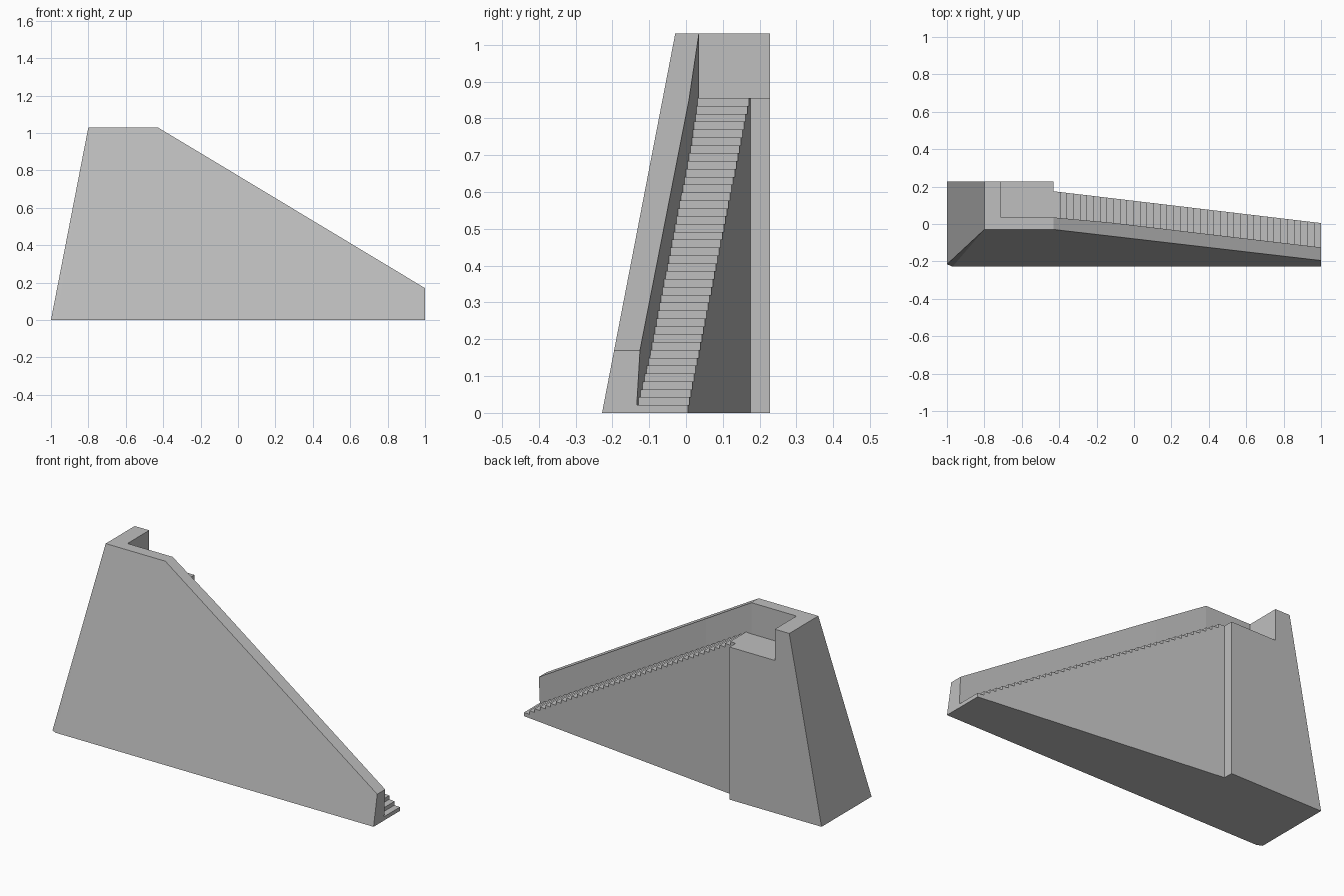
import bpy
import bmesh

cube = bpy.data.objects.get("Cube")
if cube:
    bpy.data.objects.remove(cube)

stone = bpy.data.materials.new("grey stone")
stone.use_nodes = True
colour = (0.52, 0.52, 0.52, 1)
stone.diffuse_color = colour
stone.node_tree.nodes["Principled BSDF"].inputs["Base Color"].default_value = colour

TOP, DECK, LOW = 1.03, 0.855, 0.17      # parapet, landing and wall end heights
HALF = 0.228                            # half of the depth
LANDING_X, INNER_Y = -0.43, 0.035       # landing edge, inner wall face
STEPS = 40


def loft(name, sections):
    """Bridge matching closed sections, cap both ends and merge shared points."""
    bm = bmesh.new()
    rings = [[bm.verts.new(p) for p in s] for s in sections]
    for a, b in zip(rings, rings[1:]):
        for i in range(len(a)):
            j = (i + 1) % len(a)
            bm.faces.new((a[i], a[j], b[j], b[i]))
    bm.faces.new(rings[0][::-1])
    bm.faces.new(rings[-1])
    bmesh.ops.remove_doubles(bm, verts=bm.verts[:], dist=0.0005)
    bmesh.ops.recalc_face_normals(bm, faces=bm.faces[:])
    mesh = bpy.data.meshes.new(name)
    bm.to_mesh(mesh)
    bm.free()
    mesh.materials.append(stone)
    obj = bpy.data.objects.new(name, mesh)
    bpy.context.collection.objects.link(obj)
    return obj


def prism(name, profile, near, far):
    """Extrude an x-z profile in depth between two y functions of x."""
    return loft(name, [[(x, f(x), z) for x, z in profile] for f in (near, far)])


def front_y(z):
    """Depth of the leaning front face at a height."""
    return -HALF + 0.193 * z


def wall_section(x, back_low, back_high, top):
    return [(x, front_y(0), 0), (x, back_low, 0),
            (x, back_high, top), (x, front_y(top), top)]


# Leaning front wall, with a thin chamfer at the tower corner
end = [(-1, -0.215, 0), (-1, INNER_Y, 0),
       (-0.8, INNER_Y, TOP), (-0.8, front_y(TOP), TOP)]
chamfer = [(-0.97, front_y(0), 0)] + end[1:]
loft("front_wall", [
    end,
    chamfer,
    wall_section(LANDING_X, INNER_Y, INNER_Y, TOP),
    wall_section(-0.13, 0.0, 0.008, 0.85),
    wall_section(1, -0.135, -0.125, LOW),
])

# Tower with its end parapet and landing
prism("tower",
      [(-1, 0), (LANDING_X, 0), (LANDING_X, DECK),
       (-0.71, DECK), (-0.71, TOP), (-0.8, TOP)],
      lambda x: INNER_Y, lambda x: HALF)

# Staircase on a solid base, drifting forward as it descends
run, rise = (1 - LANDING_X) / STEPS, DECK / STEPS
drift = 0.17 / (1 - LANDING_X)
outline = [(LANDING_X, 0), (1, 0)]
for i in range(STEPS):
    outline += [(1 - i * run, (i + 1) * rise), (1 - (i + 1) * run, (i + 1) * rise)]
prism("staircase", outline,
      lambda x: INNER_Y - drift * (x - LANDING_X),
      lambda x: 0.175 - drift * (x - LANDING_X))
